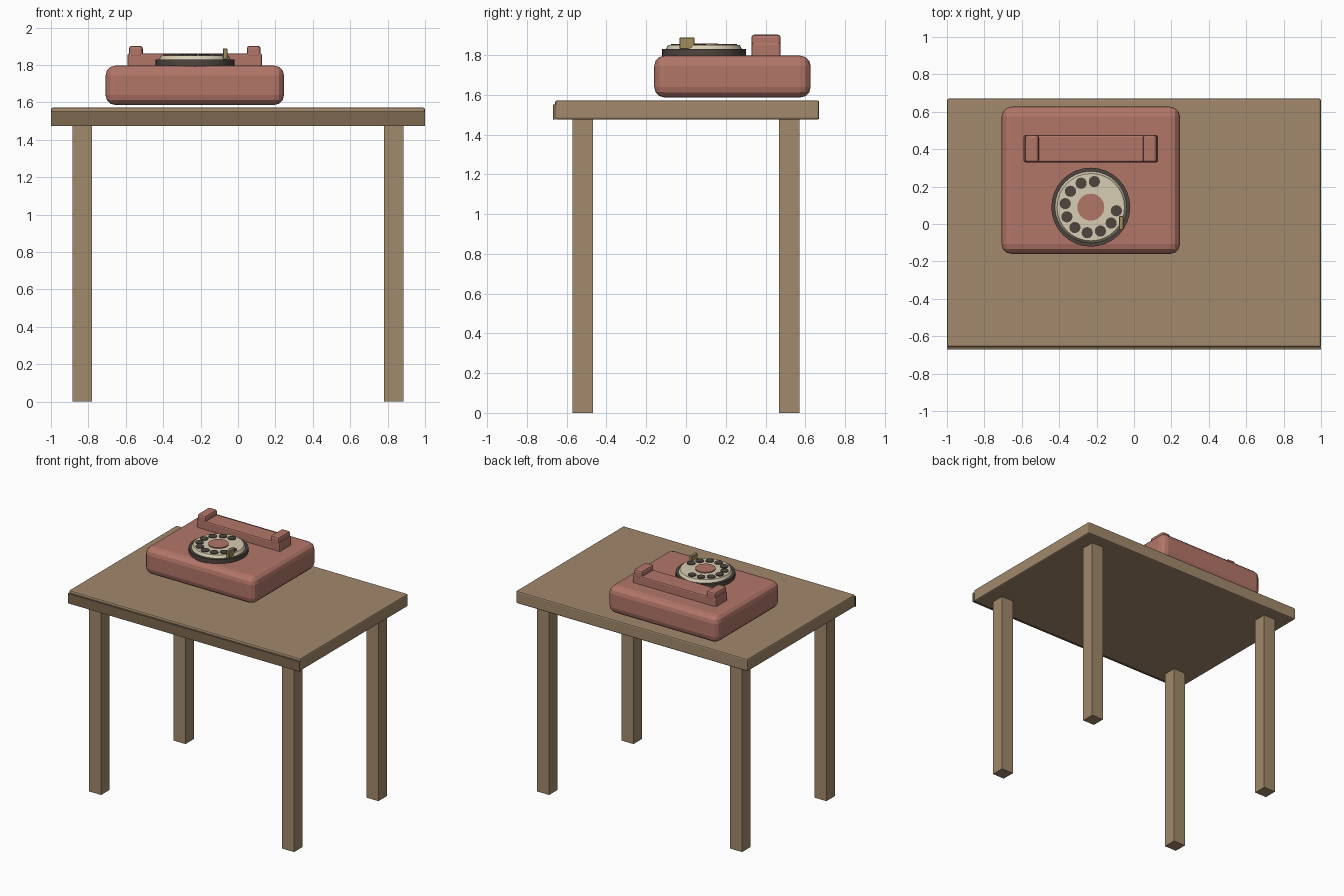
import bpy
from math import cos, sin, radians

if "Cube" in bpy.data.objects:
    bpy.data.objects.remove(bpy.data.objects["Cube"])


def material(name, rgb):
    m = bpy.data.materials.new(name)
    m.diffuse_color = (*rgb, 1)
    m.use_nodes = True
    m.node_tree.nodes["Principled BSDF"].inputs["Base Color"].default_value = m.diffuse_color
    return m


WOOD = material("wood", (0.36, 0.25, 0.15))
DARK_WOOD = material("dark_wood", (0.20, 0.14, 0.08))
RED = material("red", (0.45, 0.18, 0.14))
CREAM = material("cream", (0.68, 0.61, 0.45))
DARK = material("dark", (0.08, 0.06, 0.05))
BRASS = material("brass", (0.35, 0.26, 0.11))


def box(name, x, y, z, mat, bevel=0, segments=2):
    """Box from (min, max) ranges, with optional rounded edges."""
    bpy.ops.mesh.primitive_cube_add(size=1, location=[(a + b) / 2 for a, b in (x, y, z)])
    ob = bpy.context.object
    ob.name = name
    ob.scale = [b - a for a, b in (x, y, z)]
    bpy.ops.object.transform_apply(location=False, rotation=False, scale=True)
    ob.data.materials.append(mat)
    if bevel:
        mod = ob.modifiers.new("bevel", "BEVEL")
        mod.width = bevel
        mod.segments = segments
    return ob


def disc(name, x, y, z, r1, r2, mat, sides=32):
    """Upright round plate between z[0] and z[1]."""
    bpy.ops.mesh.primitive_cone_add(vertices=sides, radius1=r1, radius2=r2, depth=z[1] - z[0],
                                    location=(x, y, (z[0] + z[1]) / 2))
    ob = bpy.context.object
    ob.name = name
    ob.data.materials.append(mat)
    bpy.ops.object.shade_smooth_by_angle(angle=radians(30))
    return ob


# Table: top slab, dark front edge strip, four legs
box("table_top", (-1, 1), (-0.658, 0.67), (1.475, 1.572), WOOD, 0.01)
box("table_front_strip", (-1, 1), (-0.67, -0.655), (1.475, 1.552), DARK_WOOD)
for side, sx in (("left", -1), ("right", 1)):
    for end, sy in (("front", -1), ("back", 1)):
        cx, cy = 0.833 * sx, 0.52 * sy
        box(f"{end}_{side}_leg", (cx - 0.052, cx + 0.052), (cy - 0.052, cy + 0.052),
            (0, 1.478), WOOD)

# Telephone body and cradle with two raised ends
PX, DY = -0.231, 0.09
box("phone_body", (PX - 0.477, PX + 0.477), (-0.16, 0.627), (1.586, 1.797), RED, 0.053, 3)
box("cradle_bar", (PX - 0.36, PX + 0.36), (0.33, 0.475), (1.77, 1.862), RED, 0.01)
for side, s in (("left", -1), ("right", 1)):
    cx = PX + 0.315 * s
    box(f"cradle_{side}_end", (cx - 0.037, cx + 0.037), (0.329, 0.476), (1.84, 1.902), RED, 0.014)

# Rotary dial: base ring, tapered plate, hub
disc("dial_base", PX, DY, (1.79, 1.829), 0.211, 0.211, DARK)
disc("dial_plate", PX, DY, (1.829, 1.850), 0.192, 0.180, CREAM)
disc("dial_hub", PX, DY, (1.84, 1.858), 0.072, 0.072, RED)

# Ten finger spots, leaving a gap at the finger stop
for i in range(10):
    a = radians(82 + 30 * i)
    disc(f"finger_spot_{i}", PX + 0.138 * cos(a), DY + 0.138 * sin(a), (1.84, 1.855),
         0.03, 0.03, DARK, 16)

# Finger stop
box("finger_stop", (-0.081, -0.056), (-0.032, 0.042), (1.83, 1.888), BRASS, 0.003, 1)
